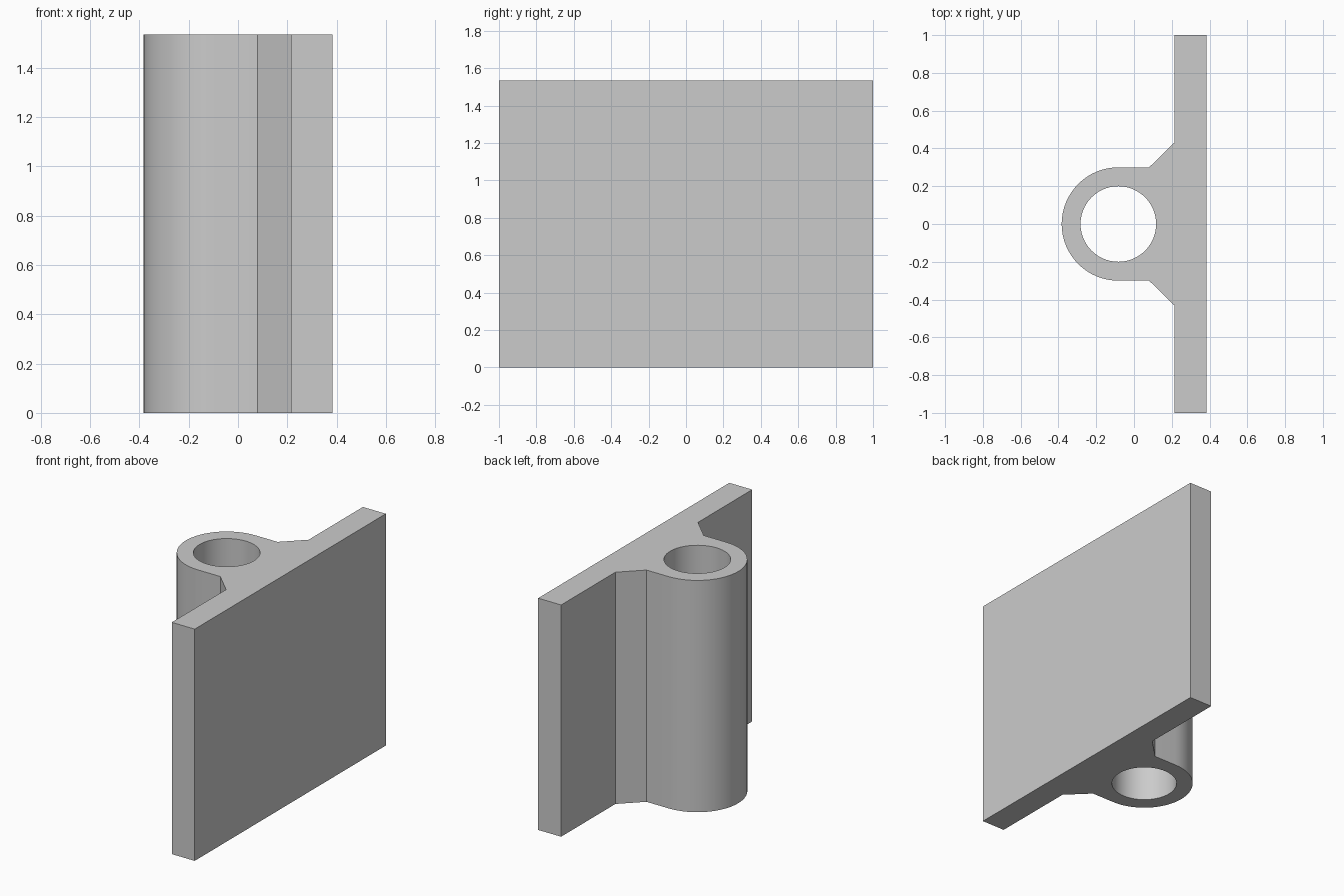
import bpy
import bmesh
from math import cos, sin, pi, radians

if "Cube" in bpy.data.objects:
    bpy.data.objects.remove(bpy.data.objects["Cube"], do_unlink=True)

HEIGHT = 1.535
EDGE = 0.383           # outer x of the plate
INNER = 0.215          # inner x of the plate
BORE_X = -0.083        # barrel axis
BARREL_R, BORE_R = 0.3, 0.2
SHOULDER_X, GUSSET_Y = 0.08, 0.432


def arc(radius, start, end, steps):
    """Points from start to end angle around the barrel axis."""
    angles = [start + (end - start) * i / steps for i in range(steps + 1)]
    return [(BORE_X + radius * cos(a), radius * sin(a)) for a in angles]


def add_loop(bm, points):
    verts = [bm.verts.new((x, y, 0)) for x, y in points]
    return [bm.edges.new((v, verts[i - 1])) for i, v in enumerate(verts)]


# Cross-section: plate, sloping gussets and rounded barrel
upper = [(EDGE, 1), (INNER, 1), (INNER, GUSSET_Y), (SHOULDER_X, BARREL_R)]
lower = [(x, -y) for x, y in reversed(upper)]
outline = upper + arc(BARREL_R, pi / 2, 3 * pi / 2, 32) + lower
bore = arc(BORE_R, 0, 2 * pi, 64)[:-1]

# Fill the section around the bore and extrude it upward
bm = bmesh.new()
edges = add_loop(bm, outline) + add_loop(bm, bore)
bmesh.ops.triangle_fill(bm, edges=edges, use_beauty=True)
result = bmesh.ops.extrude_face_region(bm, geom=bm.faces[:], use_keep_orig=True)
top = [g for g in result["geom"] if isinstance(g, bmesh.types.BMVert)]
bmesh.ops.translate(bm, verts=top, vec=(0, 0, HEIGHT))
bmesh.ops.recalc_face_normals(bm, faces=bm.faces[:])

mesh = bpy.data.meshes.new("plate_with_barrel")
bm.to_mesh(mesh)
bm.free()
bracket = bpy.data.objects.new("plate_with_barrel", mesh)
bpy.context.collection.objects.link(bracket)

# Plain grey finish
grey = bpy.data.materials.new("plain grey")
grey.use_nodes = True
color = (0.6, 0.6, 0.6, 1)
grey.diffuse_color = color
grey.node_tree.nodes["Principled BSDF"].inputs["Base Color"].default_value = color
mesh.materials.append(grey)

# Smooth curved walls, keep the corners crisp
bpy.ops.object.select_all(action="DESELECT")
bracket.select_set(True)
bpy.context.view_layer.objects.active = bracket
bpy.ops.object.shade_smooth_by_angle(angle=radians(30))
